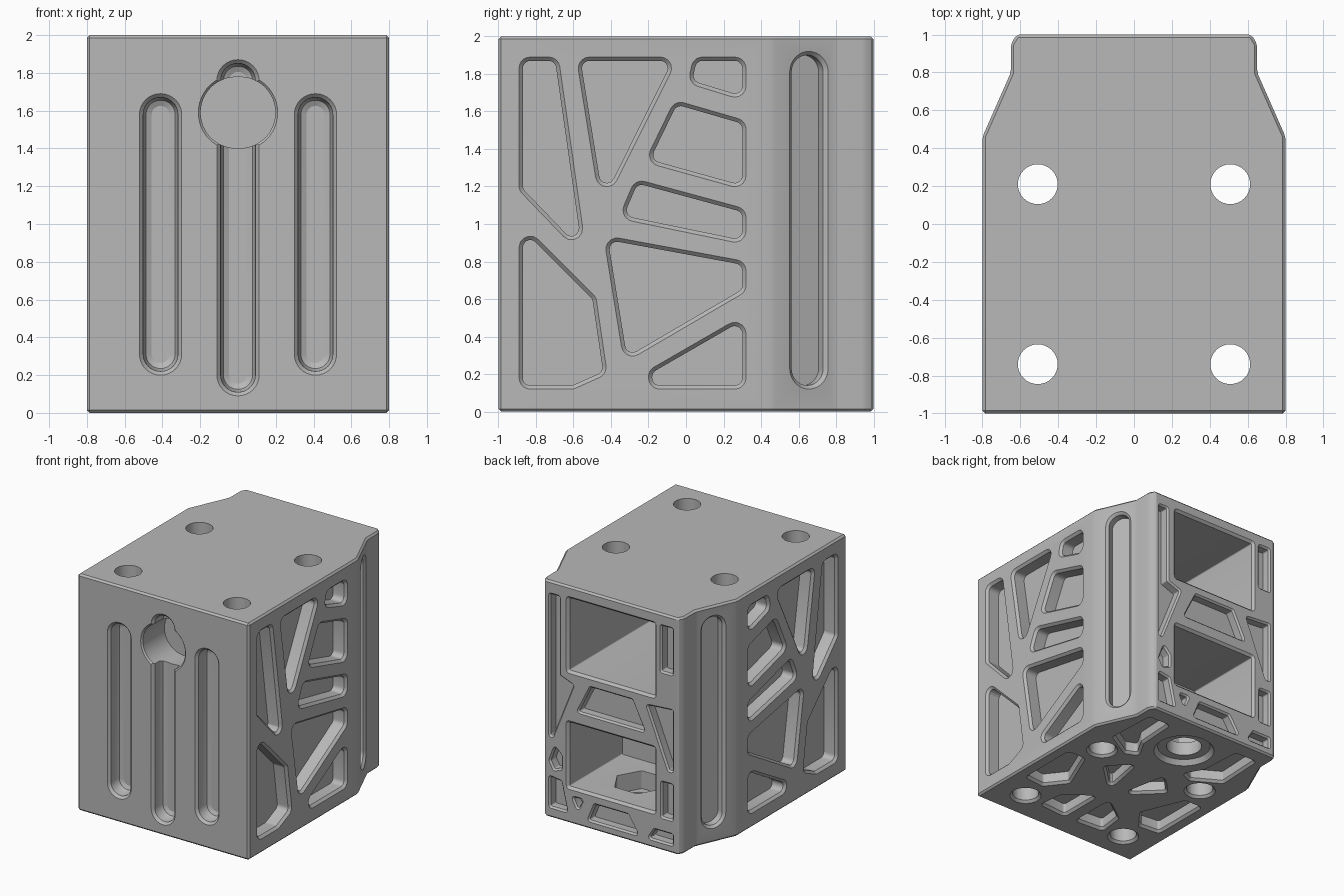
import bpy, bmesh, math
from mathutils import Vector

cube = bpy.data.objects.get("Cube")
if cube:
    bpy.data.objects.remove(cube, do_unlink=True)

grey = bpy.data.materials.new("plain grey")
grey.use_nodes = True
grey.diffuse_color = (0.48, 0.48, 0.48, 1)
grey.node_tree.nodes["Principled BSDF"].inputs["Base Color"].default_value = (0.48, 0.48, 0.48, 1)


def new_object(name, bm):
    bmesh.ops.recalc_face_normals(bm, faces=bm.faces)
    mesh = bpy.data.meshes.new(name)
    bm.to_mesh(mesh)
    bm.free()
    obj = bpy.data.objects.new(name, mesh)
    bpy.context.collection.objects.link(obj)
    mesh.materials.append(grey)
    return obj


def outline(points, radius, inset, steps):
    """Inset a polygon and round its corners."""
    pts = [Vector(p) for p in points]
    n = len(pts)
    if sum(pts[i - 1].x * pts[i].y - pts[i].x * pts[i - 1].y for i in range(n)) < 0:
        pts.reverse()
    r = max(radius - inset, 0.006)
    result = []
    for i in range(n):
        d0 = (pts[i] - pts[i - 1]).normalized()
        d1 = (pts[(i + 1) % n] - pts[i]).normalized()
        n0, n1 = Vector((-d0.y, d0.x)), Vector((-d1.y, d1.x))
        corner = pts[i] + (n0 + n1) * inset / (1 + n0.dot(n1))
        turn = d0.angle_signed(d1)
        half = (math.pi - abs(turn)) / 2
        start, end = corner - d0 * r / math.tan(half), corner + d1 * r / math.tan(half)
        center = corner + (d1 - d0).normalized() * r / math.sin(half)
        a, b = start - center, end - center
        for k in range(steps + 1):
            t = k / steps
            angle = a.angle(b)
            arm = (a * math.sin((1 - t) * angle) + b * math.sin(t * angle)) / math.sin(angle)
            result.append(center + arm)
    return result


def add_pocket(bm, frame, points, radius, profile, steps=5, mirror=False):
    """Loft a cutter through (inset, depth) steps, along a frame of origin, u, v and normal."""
    origin, u, v, normal = (Vector(a) for a in frame)
    for sign in ((1, -1) if mirror else (1,)):
        rings = []
        for inset, depth in [(profile[0][0], -0.03)] + profile:
            ring = []
            for p in outline(points, radius, inset, steps):
                co = origin + u * p.x + v * p.y - normal * depth
                ring.append(bm.verts.new((co.x * sign, co.y, co.z)))
            rings.append(ring)
        count = len(rings[0])
        for low, high in zip(rings, rings[1:]):
            for i in range(count):
                j = (i + 1) % count
                bm.faces.new((low[i], low[j], high[j], high[i]))
        bm.faces.new(rings[0])
        bm.faces.new(rings[-1])


def box(x, y, w, h):
    return [(x - w, y - h), (x + w, y - h), (x + w, y + h), (x - w, y + h)]


def chamfered(depth, rim=0.02):
    return [(0, 0), (rim, rim), (rim, depth)]


# Main block
bm = bmesh.new()
half = [(0.8, -1), (0.8, 0.46), (0.65, 0.8), (0.65, 0.95), (0.62, 1)]
plan = half + [(-x, y) for x, y in reversed(half)]
base = bm.faces.new([bm.verts.new((x, y, 0)) for x, y in plan])
top = bmesh.ops.extrude_face_region(bm, geom=[base])
bmesh.ops.translate(bm, vec=(0, 0, 2), verts=[e for e in top["geom"] if isinstance(e, bmesh.types.BMVert)])
bmesh.ops.recalc_face_normals(bm, faces=bm.faces)
bmesh.ops.bevel(bm, geom=list(bm.edges), offset=0.015, segments=1, affect='EDGES')
block = new_object("mount_block", bm)

X, Y, Z = Vector((1, 0, 0)), Vector((0, 1, 0)), Vector((0, 0, 1))
front = (-Y, X, Z, -Y)
side = (X * 0.8, Y, Z, X)
back = (Y, X, Z, Y)
bottom = (Z * 0, X, Y, -Z)
cutters = []

# Rounded slots in the front
bm = bmesh.new()
slot = [(0, 0), (0.02, 0.02), (0.022, 0.08), (0.035, 0.11), (0.065, 0.125)]
add_pocket(bm, front, box(0.41, 0.945, 0.112, 0.745), 0.111, slot, 8, True)
add_pocket(bm, front, box(0, 0.98, 0.112, 0.89), 0.111, slot, 8)
cutters.append(new_object("front_slots", bm))

# Keyhole entry
bm = bmesh.new()
add_pocket(bm, front, box(0, 1.59, 0.21, 0.2), 0.199, chamfered(0.3, 0.012), 12)
cutters.append(new_object("keyhole", bm))

# Truss pockets on both sides
bm = bmesh.new()
side_shapes = [
    [(-0.89, 1.89), (-0.68, 1.89), (-0.525, 0.8), (-0.89, 1.18)],
    [(-0.585, 1.89), (-0.04, 1.89), (-0.452, 1.065)],
    [(0.04, 1.89), (0.32, 1.89), (0.32, 1.655), (0.01, 1.75)],
    [(-0.06, 1.66), (0.32, 1.55), (0.32, 1.18), (-0.22, 1.33)],
    [(-0.27, 1.24), (0.32, 1.08), (0.32, 0.89), (-0.36, 1.03)],
    [(-0.44, 0.94), (0.32, 0.8), (0.32, 0.64), (-0.33, 0.26)],
    [(-0.89, 1.02), (-0.48, 0.61), (-0.42, 0.2), (-0.6, 0.12), (-0.89, 0.12)],
    [(-0.2, 0.22), (0.32, 0.52), (0.32, 0.12), (-0.2, 0.12)],
]
for shape in side_shapes:
    add_pocket(bm, side, shape, 0.06, chamfered(0.12), mirror=True)
# Slots on the slanted corners
slant = Vector((-0.15, 0.34, 0)).normalized()
corner = (Vector((0.714, 0.655, 0)), slant, Z, Vector((0.34, 0.15, 0)).normalized())
add_pocket(bm, corner, box(0, 1.02, 0.112, 0.9), 0.111, chamfered(0.08), 8, True)
cutters.append(new_object("side_pockets", bm))

# Deep bays open to the back
bm = bmesh.new()
add_pocket(bm, back, box(0, 1.59, 0.42, 0.325), 0.03, chamfered(1.4))
add_pocket(bm, back, box(0, 0.575, 0.42, 0.29), 0.03, chamfered(0.72))
# Shallow pockets around the bays
back_shapes = [
    [(0.585, 1.9), (0.475, 1.9), (0.475, 1.23), (0.34, 1.18), (0.54, 0.68), (0.585, 0.68)],
    [(-0.585, 1.91), (-0.455, 1.91), (-0.455, 1.5), (-0.585, 1.5)],
    [(-0.32, 1.2), (-0.585, 1.22), (-0.585, 0.68), (-0.53, 0.68)],
    [(-0.2, 1.21), (0.2, 1.21), (0.33, 0.95), (-0.33, 0.95)],
    [(0.585, 0.48), (0.53, 0.63), (0.455, 0.55), (0.455, 0.43), (0.54, 0.4)],
    [(0.585, 0.36), (0.46, 0.34), (0.4, 0.08), (0.585, 0.08)],
    [(0.38, 0.24), (0.25, 0.24), (0.31, 0.1)],
    [(0.16, 0.23), (-0.16, 0.23), (-0.27, 0.06), (0.23, 0.06)],
    [(-0.585, 0.06), (-0.33, 0.06), (-0.4, 0.17), (-0.585, 0.17)],
    [(-0.585, 0.59), (-0.46, 0.59), (-0.46, 0.27), (-0.585, 0.27)],
]
for shape in back_shapes:
    add_pocket(bm, back, shape, 0.025, chamfered(0.08, 0.014), 4)
cutters.append(new_object("back_bays", bm))

# Through holes, fastener hole and truss pockets in the bottom
bm = bmesh.new()
for y in (0.21, -0.74):
    add_pocket(bm, bottom, box(0.508, y, 0.125, 0.125), 0.1249, chamfered(2.1), 8, True)
add_pocket(bm, bottom, box(0, 0.62, 0.24, 0.24), 0.239, [(0, 0), (0.03, 0.04), (0.1, 0.04), (0.1, 0.35)], 8)
bottom_shapes = [
    [(0.7, -0.52), (0.7, 0.02), (0.52, 0.02), (0.36, -0.36), (0.5, -0.54)],
    [(0.34, 0.02), (0.14, 0.22), (0.05, -0.26)],
    [(0.33, -0.78), (0.05, -0.8), (0.05, -0.36), (0.3, -0.54)],
    [(0.58, 0.42), (0.56, 0.86), (0.34, 0.86), (0.32, 0.5), (0.22, 0.33), (0.34, 0.28)],
]
for shape in bottom_shapes:
    add_pocket(bm, bottom, shape, 0.04, chamfered(0.1), 4, True)
cutters.append(new_object("bottom_pockets", bm))

# Hexagonal seat in the lower bay
bm = bmesh.new()
hexagon = [(0.21 * math.cos(k * math.pi / 3), 0.62 + 0.21 * math.sin(k * math.pi / 3)) for k in range(6)]
add_pocket(bm, (Z * 0.305, X, Y, Z), hexagon, 0.006, [(0, 0), (0, 0.15)], 1)
cutters.append(new_object("hex_seat", bm))

# Cut everything and finish
bpy.context.view_layer.objects.active = block
block.select_set(True)
for cutter in cutters:
    cut = block.modifiers.new(cutter.name, 'BOOLEAN')
    cut.operation, cut.solver, cut.object = 'DIFFERENCE', 'EXACT', cutter
    bpy.ops.object.modifier_apply(modifier=cut.name)
    bpy.data.objects.remove(cutter, do_unlink=True)
bpy.ops.object.shade_smooth_by_angle(angle=math.radians(25))
